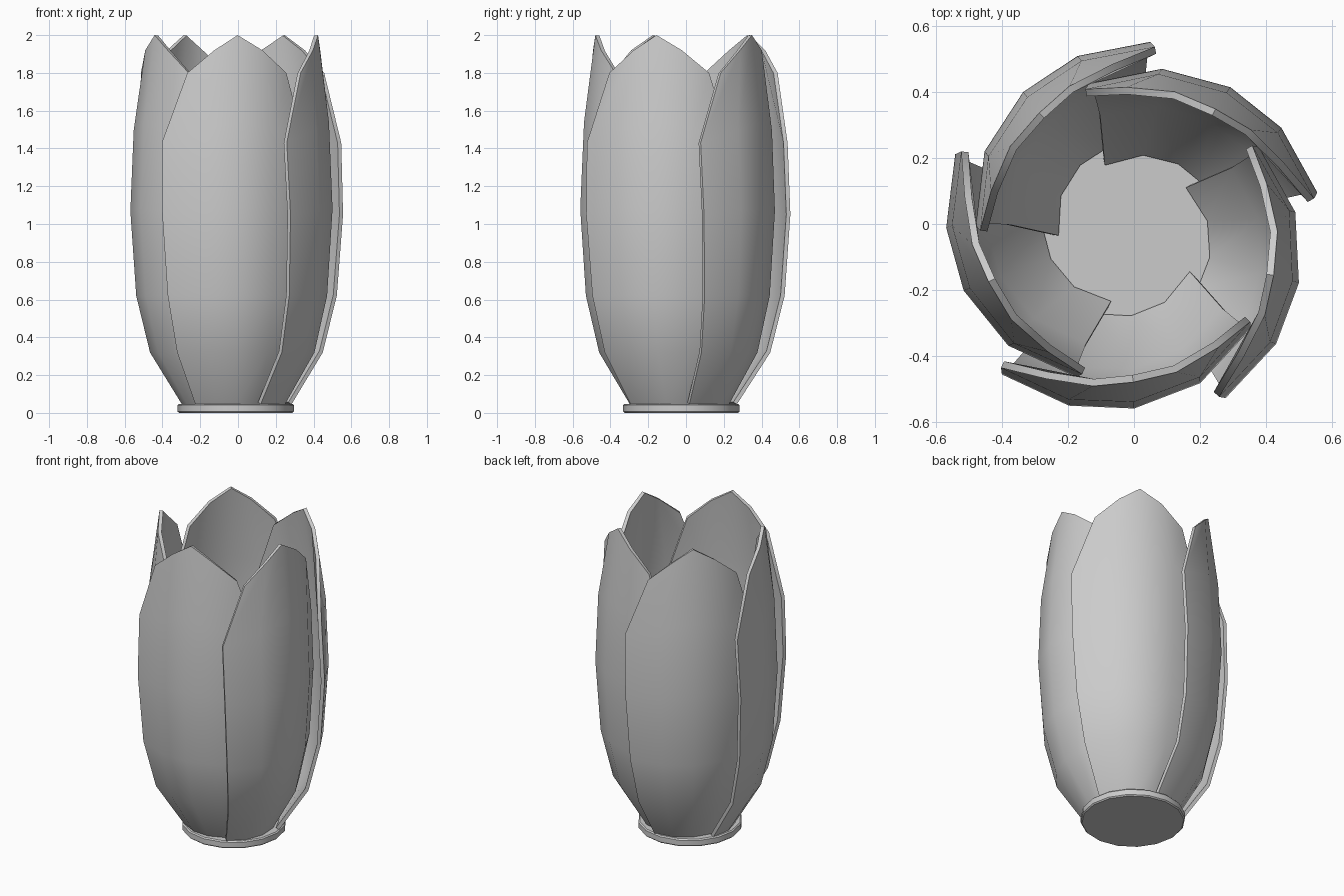
import bpy, bmesh
from math import radians, sin, cos

if "Cube" in bpy.data.objects:
    bpy.data.objects.remove(bpy.data.objects["Cube"])

CX, CY = -0.012, -0.025            # axis of the cup
PROFILE = [(0.045, 0.272), (0.32, 0.435), (0.62, 0.505),
           (1.08, 0.535), (1.54, 0.515), (2.0, 0.455)]   # z, radius at petal centre line
WIDTH = [1.07, 0.96, 0.96, 0.985, 1.02, 0.71]            # angular width per row
DROP = [0, 0, 0, 0.03, 0.11, 0.2]                        # how far the edge sags per row
COLUMNS = [(-44, 1), (-21, 0.4), (0, 0), (24, 0.4), (51, 1)]  # angle, share of the sag


def radius_at(z):
    for (z0, r0), (z1, r1) in zip(PROFILE, PROFILE[1:]):
        if z <= z1:
            return r0 + (r1 - r0) * (z - z0) / (z1 - z0)
    return PROFILE[-1][1]


def smooth(obj, angle):
    bpy.ops.object.select_all(action='DESELECT')
    obj.select_set(True)
    bpy.context.view_layer.objects.active = obj
    bpy.ops.object.shade_smooth_by_angle(angle=radians(angle))


def make_petal(index):
    """Pointed petal: left edge flares out, right edge tucks under the next one."""
    bm = bmesh.new()
    grid = []
    for (zc, _), width, drop in zip(PROFILE, WIDTH, DROP):
        row = []
        for ang, share in COLUMNS:
            a = ang * width
            z = zc - drop * share
            r = radius_at(z) * (1 - 0.00222 * a - 3.5e-6 * a * a)
            t = radians(271.3 + 72 * index + a)
            row.append(bm.verts.new((CX + r * cos(t), CY + r * sin(t), z)))
        grid.append(row)
    for lo, hi in zip(grid, grid[1:]):
        for j in range(len(COLUMNS) - 1):
            bm.faces.new((lo[j], lo[j + 1], hi[j + 1], hi[j]))
    mesh = bpy.data.meshes.new("petal")
    bm.to_mesh(mesh)
    bm.free()
    obj = bpy.data.objects.new(f"petal_{index + 1}", mesh)
    bpy.context.collection.objects.link(obj)
    smooth(obj, 40)
    # petal thickness, grown inward
    sol = obj.modifiers.new("thickness", 'SOLIDIFY')
    sol.thickness = 0.022
    sol.offset = -1
    bpy.context.view_layer.objects.active = obj
    bpy.ops.object.modifier_apply(modifier=sol.name)
    smooth(obj, 40)


# five overlapping petals
for i in range(5):
    make_petal(i)

# base disc with softened rim
bpy.ops.mesh.primitive_cylinder_add(vertices=16, radius=0.308, depth=0.048,
                                    location=(CX, CY, 0.024))
base = bpy.context.object
base.name = "base_disc"
bev = base.modifiers.new("rim", 'BEVEL')
bev.width = 0.007
bev.segments = 1
smooth(base, 30)
